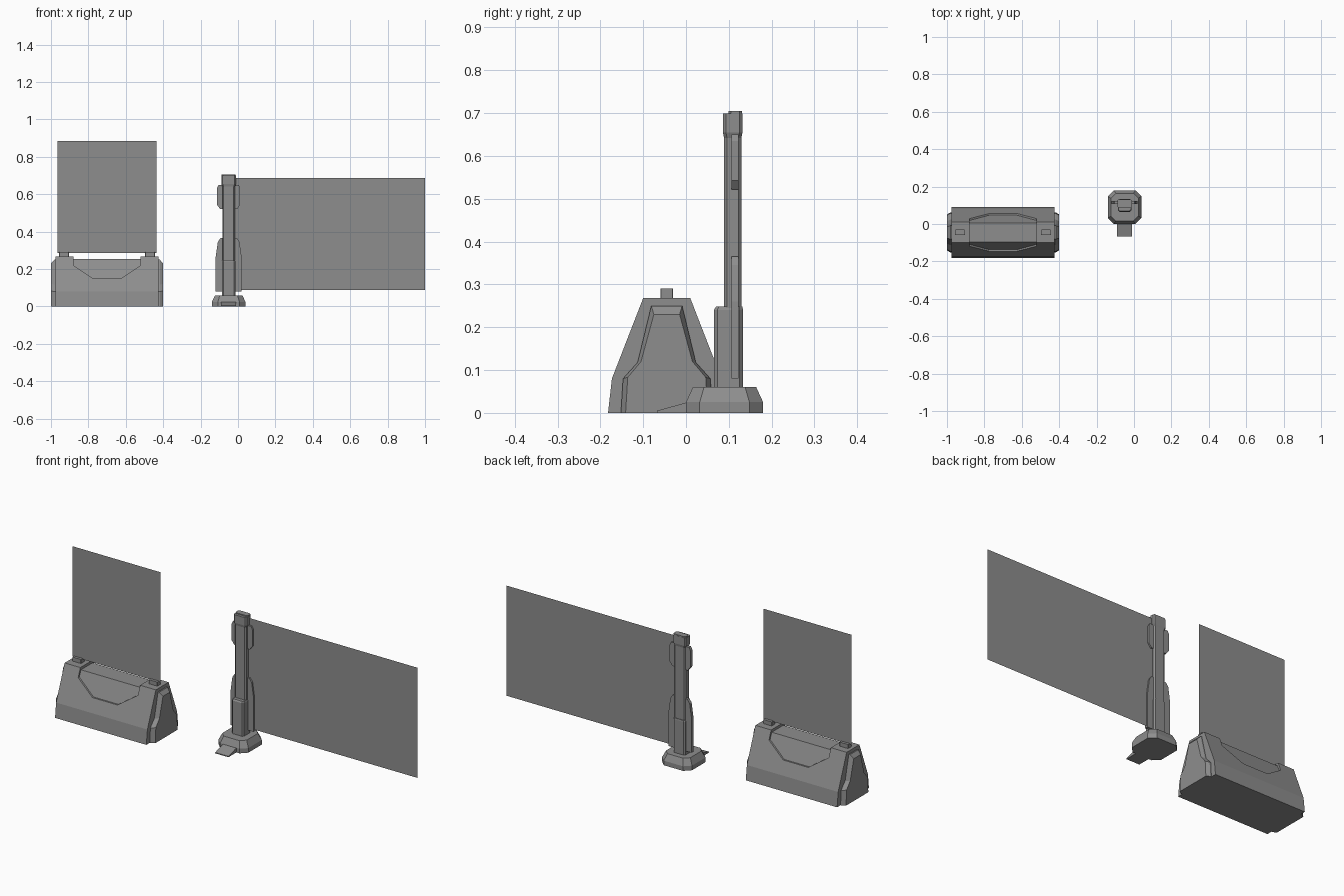
import bpy
import bmesh
from mathutils import Vector

cube = bpy.data.objects.get("Cube")
if cube:
    bpy.data.objects.remove(cube, do_unlink=True)

GREY = (0.27, 0.27, 0.27, 1.0)
grey = bpy.data.materials.new("mid grey")
grey.use_nodes = True
grey.diffuse_color = GREY
grey.node_tree.nodes["Principled BSDF"].inputs["Base Color"].default_value = GREY


def loft(name, rings):
    """Skin matching rings of points and cap both ends; one ring gives a sheet."""
    bm = bmesh.new()
    loops = [[bm.verts.new(p) for p in ring] for ring in rings]
    for a, b in zip(loops, loops[1:]):
        for i in range(len(a)):
            j = (i + 1) % len(a)
            bm.faces.new((a[i], a[j], b[j], b[i]))
    bm.faces.new(loops[0])
    if len(loops) > 1:
        bm.faces.new(loops[-1])
    bmesh.ops.recalc_face_normals(bm, faces=bm.faces)
    mesh = bpy.data.meshes.new(name)
    bm.to_mesh(mesh)
    bm.free()
    mesh.materials.append(grey)
    obj = bpy.data.objects.new(name, mesh)
    bpy.context.collection.objects.link(obj)
    return obj


def octagon(cx, cy, hx, hy, c, z):
    """Horizontal rectangle with corners cut by c."""
    pts = [(hx, hy - c), (hx - c, hy), (c - hx, hy), (-hx, hy - c),
           (-hx, c - hy), (c - hx, -hy), (hx - c, -hy), (hx, c - hy)]
    return [Vector((cx + x, cy + y, z)) for x, y in pts]


def section(x, cy, half):
    """Symmetric cross-section in YZ from (half width, height) pairs."""
    pts = [(cy - w, z) for w, z in half] + [(cy + w, z) for w, z in reversed(half)]
    return [Vector((x, y, z)) for y, z in pts]


def subtract(target, cutter):
    mod = target.modifiers.new("cut", 'BOOLEAN')
    mod.operation = 'DIFFERENCE'
    mod.solver = 'EXACT'
    mod.object = cutter
    bpy.context.view_layer.update()
    deps = bpy.context.evaluated_depsgraph_get()
    mesh = bpy.data.meshes.new_from_object(target.evaluated_get(deps))
    target.modifiers.clear()
    target.data = mesh
    bpy.data.objects.remove(cutter, do_unlink=True)


# Barrier body with a recess wrapping over the top and down both sides
BX, BY = -0.70, -0.045
outer = [(0.137, 0), (0.128, 0.08), (0.055, 0.268)]
inner = [(0.129, -0.01), (0.120, 0.08), (0.050, 0.254)]
body = loft("barrier_body", [section(BX + s * 0.275, BY, outer) for s in (-1, 1)])
core = loft("recess_core", [section(BX + s * 0.4, BY, inner) for s in (-1, 1)])
hexa = [(-0.18, 0.4), (-0.18, 0.22), (-0.075, 0.15),
        (0.075, 0.15), (0.18, 0.22), (0.18, 0.4)]
cutter = loft("recess_cutter", [[Vector((BX + x, y, z)) for x, z in hexa]
                                for y in (-0.4, 0.3)])
subtract(cutter, core)
subtract(body, cutter)

# Bevelled end plates and the two emitter studs
wide = [(0.107, 0), (0.102, 0.08), (0.068, 0.118), (0.036, 0.25)]
slim = [(0.096, 0), (0.091, 0.083), (0.060, 0.12), (0.030, 0.23)]
for side, s in (("right", -1), ("left", 1)):
    loft("barrier_end_" + side, [section(BX + s * 0.27, BY, wide),
                                 section(BX + s * 0.282, BY, wide),
                                 section(BX + s * 0.30, BY, slim)])
    loft("emitter_stud_" + side, [
        octagon(BX + s * 0.23, BY, 0.026, 0.015, 0.002, z) for z in (0.26, 0.29)])


# Thin upright screens
def screen(name, x0, x1, y, z0, z1):
    loft(name, [[Vector(p) for p in ((x0, y, z0), (x1, y, z0), (x1, y, z1), (x0, y, z1))]])


screen("barrier_screen", -0.965, -0.437, BY, 0.285, 0.885)
screen("post_screen", -0.02, 1.0, 0.115, 0.088, 0.688)

# Post foot: octagonal base with a wedge-shaped toe
PX = -0.05
loft("post_base", [octagon(PX, 0.09, 0.09, 0.09, 0.032, 0),
                   octagon(PX, 0.09, 0.09, 0.09, 0.032, 0.025),
                   octagon(PX, 0.09, 0.073, 0.074, 0.026, 0.06)])
toe = [(0.02, 0), (-0.068, 0), (-0.068, 0.005), (0.0, 0.024), (0.02, 0.024)]
loft("base_toe", [[Vector((PX + s * 0.04, y, z)) for y, z in toe] for s in (-1, 1)])

# Column, lower sleeve and head
loft("post_column", [octagon(PX, 0.109, 0.034, 0.02, 0.007, z) for z in (0.05, 0.66)])
loft("post_sleeve", [octagon(PX, 0.099, 0.036, 0.034, 0.008, 0.05),
                     octagon(PX, 0.099, 0.036, 0.034, 0.008, 0.24),
                     octagon(PX, 0.101, 0.033, 0.031, 0.007, 0.248)])
loft("post_head", [octagon(PX, 0.109, 0.034, 0.020, 0.007, 0.642),
                   octagon(PX, 0.109, 0.039, 0.023, 0.007, 0.655),
                   octagon(PX, 0.109, 0.039, 0.023, 0.007, 0.699)])
loft("head_cap", [octagon(PX, 0.115, 0.037, 0.016, 0.006, z) for z in (0.69, 0.705)])

# Narrow side rails, mirrored about the post
lower = [(0.025, 0.08), (0.07, 0.08), (0.07, 0.26), (0.058, 0.345),
         (0.044, 0.365), (0.025, 0.365)]
upper = [(0.025, 0.522), (0.046, 0.522), (0.062, 0.543), (0.062, 0.635),
         (0.054, 0.65), (0.025, 0.65)]
for side, s in (("right", -1), ("left", 1)):
    for part, outline in (("lower", lower), ("upper", upper)):
        loft(part + "_rail_" + side, [[Vector((PX + s * x, y, z)) for x, z in outline]
                                      for y in (0.106, 0.123)])
